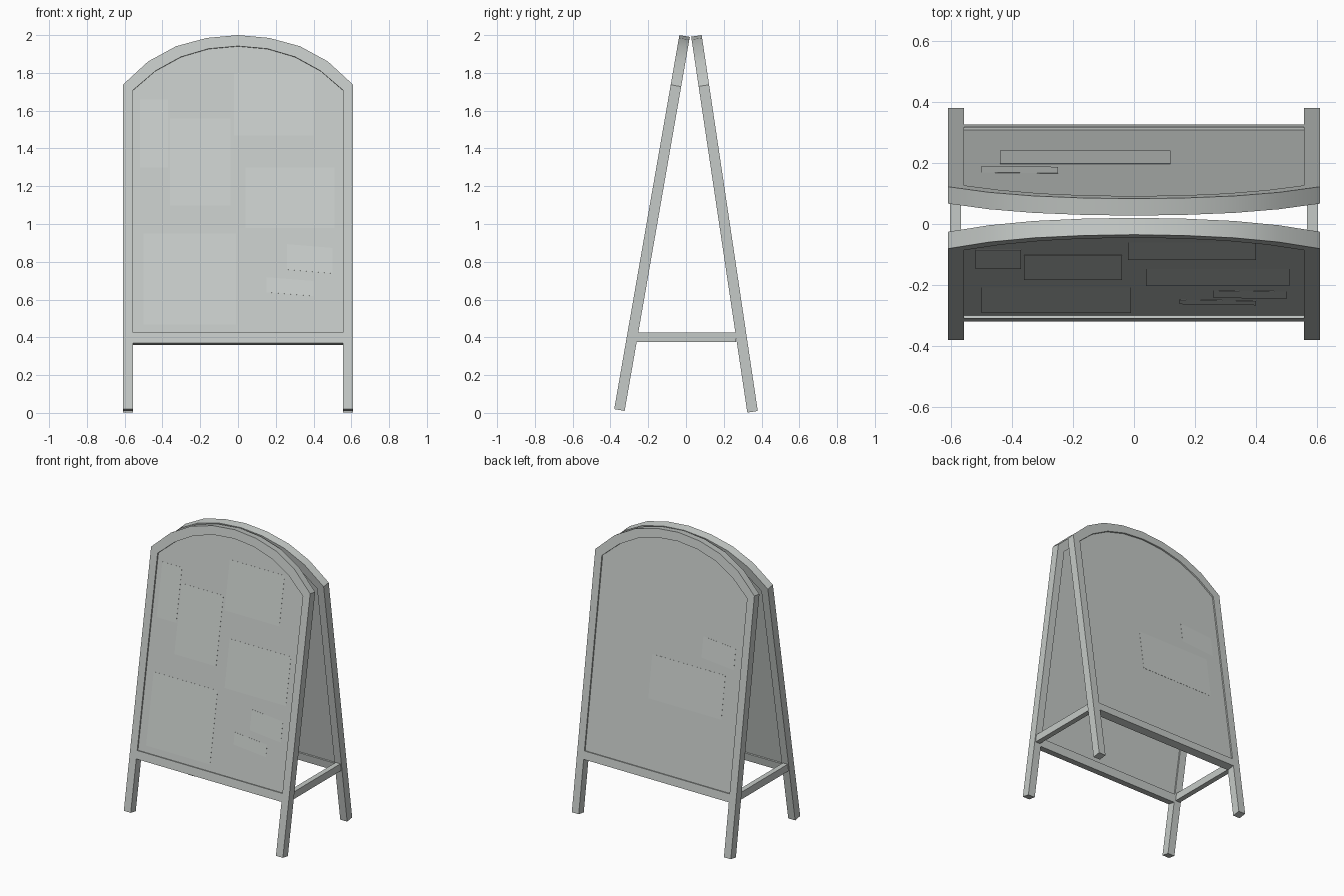
import bpy, bmesh, math
from mathutils import Vector

cube = bpy.data.objects.get("Cube")
if cube:
    bpy.data.objects.remove(cube, do_unlink=True)


def material(name, colour):
    m = bpy.data.materials.new(name)
    m.use_nodes = True
    m.diffuse_color = colour
    bsdf = next(n for n in m.node_tree.nodes if n.type == 'BSDF_PRINCIPLED')
    bsdf.inputs["Base Color"].default_value = colour
    return m


GREY = material("grey_paint", (0.56, 0.59, 0.57, 1))
PAPER = material("pale_paper", (0.59, 0.62, 0.60, 1))


class Side:
    """Leaning plane: front-view x and z, plus a depth measured inwards."""

    def __init__(self, foot_y, top_y, foot_z):
        self.foot = Vector((0, foot_y, foot_z))
        self.z0 = foot_z
        along = Vector((0, top_y - foot_y, 2 - foot_z))
        self.rise = along.z
        self.along = along
        inward = 1 if foot_y < 0 else -1
        self.normal = Vector((0, along.z, -abs(along.y))).normalized()
        self.normal.y *= inward

    def point(self, x, z, depth):
        p = self.foot + self.along * ((z - self.z0) / self.rise)
        return p + Vector((x, 0, 0)) + self.normal * depth


def finish(name, bm, mat):
    bmesh.ops.recalc_face_normals(bm, faces=bm.faces[:])
    mesh = bpy.data.meshes.new(name)
    bm.to_mesh(mesh)
    bm.free()
    mesh.materials.append(mat)
    ob = bpy.data.objects.new(name, mesh)
    bpy.context.collection.objects.link(ob)
    bpy.ops.object.select_all(action='DESELECT')
    ob.select_set(True)
    bpy.context.view_layer.objects.active = ob
    bpy.ops.object.shade_smooth_by_angle(angle=math.radians(30))
    return ob


def slab(name, side, polygons, near, far, mat=GREY):
    """Thicken joined polygons drawn on the leaning plane."""
    bm = bmesh.new()
    for poly in polygons:
        bm.faces.new([bm.verts.new(side.point(x, z, near)) for x, z in poly])
    bmesh.ops.remove_doubles(bm, verts=bm.verts[:], dist=0.0001)
    ext = bmesh.ops.extrude_face_region(bm, geom=bm.faces[:], use_keep_orig=True)
    verts = [g for g in ext["geom"] if isinstance(g, bmesh.types.BMVert)]
    bmesh.ops.translate(bm, verts=verts, vec=side.normal * (far - near))
    return finish(name, bm, mat)


def box(name, x, y, z):
    bm = bmesh.new()
    bmesh.ops.create_cube(bm, size=1)
    for v in bm.verts:
        v.co = [lo + (c + 0.5) * (hi - lo) for c, (lo, hi) in zip(v.co, (x, y, z))]
    return finish(name, bm, GREY)


def mirrored(half):
    return half + [(-x, z) for x, z in reversed(half[:-1])]


def rect(x0, x1, z0, z1, skew=0):
    return [(x0, z0), (x1, z0 - skew), (x1, z1 - skew), (x0, z1)]


# Arch outlines, from the shoulder to the crown
outer_arch = mirrored([(0.61, 1.737), (0.475, 1.861), (0.328, 1.941), (0.165, 1.985), (0, 2.0)])
inner_arch = mirrored([(0.557, 1.708), (0.437, 1.811), (0.302, 1.885), (0.156, 1.928), (0, 1.942)])

front = Side(-0.38, -0.035, 0.02)
back = Side(0.38, 0.083, 0.01)
THICK, RECESS = 0.056, 0.01

for label, side in (("front", front), ("back", back)):
    # Legs and arch as one bent band
    band_out = [(0.61, side.z0)] + outer_arch + [(-0.61, side.z0)]
    band_in = [(0.557, side.z0)] + inner_arch + [(-0.557, side.z0)]
    quads = [(band_out[i], band_out[i + 1], band_in[i + 1], band_in[i])
             for i in range(len(band_out) - 1)]
    slab(label + "_frame", side, quads, 0, THICK)
    # Bottom rail and recessed board
    slab(label + "_rail", side, [rect(-0.557, 0.557, 0.37, 0.425)], 0, THICK)
    board = [(0.557, 0.42)] + inner_arch + [(-0.557, 0.42)]
    slab(label + "_board", side, [board], RECESS, THICK - RECESS)

# Side braces between the legs
for label, s in (("left", 1), ("right", -1)):
    box(label + "_brace", sorted((s * 0.567, s * 0.603)), (-0.265, 0.265), (0.375, 0.425))

# Thin notices on the boards
notices = [
    (front, rect(-0.52, -0.37, 1.3, 1.66)),
    (front, rect(-0.36, -0.04, 1.1, 1.56)),
    (front, rect(-0.02, 0.4, 1.47, 1.8)),
    (front, rect(0.04, 0.51, 0.98, 1.3)),
    (front, rect(-0.5, -0.01, 0.47, 0.95)),
    (front, rect(0.26, 0.5, 0.76, 0.895, 0.02)),
    (front, rect(0.15, 0.4, 0.64, 0.72, 0.02)),
    (back, rect(-0.44, 0.12, 0.88, 1.17)),
    (back, rect(-0.5, -0.25, 1.22, 1.36, -0.02)),
]
for i, (side, shape) in enumerate(notices):
    slab(f"notice_{i + 1}", side, [shape], RECESS - 0.001, RECESS + 0.001, PAPER)
